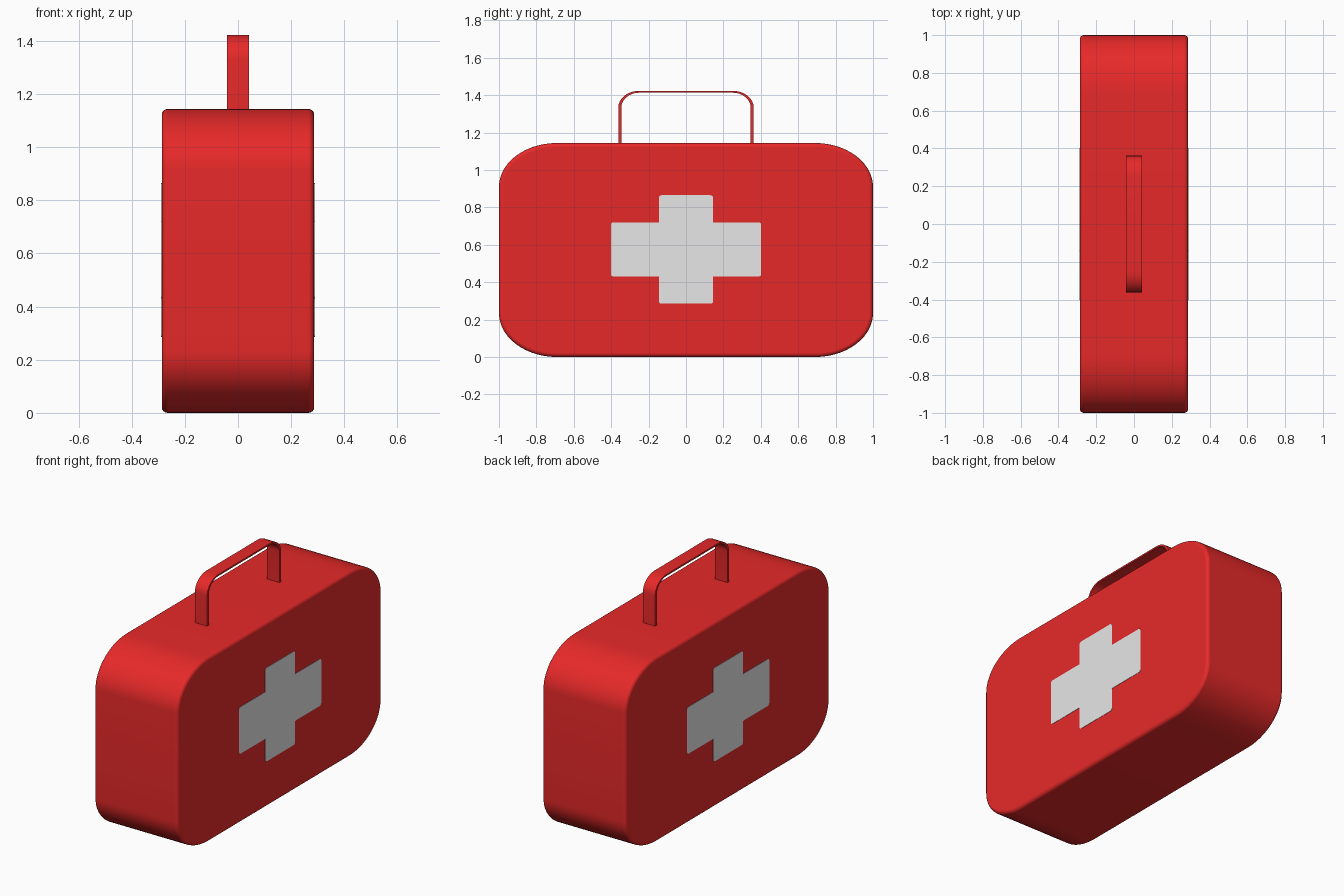
import bpy, bmesh, math

if "Cube" in bpy.data.objects:
    bpy.data.objects.remove(bpy.data.objects["Cube"])


def material(name, rgb):
    m = bpy.data.materials.new(name)
    m.diffuse_color = (*rgb, 1.0)
    m.use_nodes = True
    m.node_tree.nodes["Principled BSDF"].inputs["Base Color"].default_value = m.diffuse_color
    return m


RED = material("red", (0.8, 0.022, 0.022))
WHITE = material("white", (0.8, 0.8, 0.8))


def arc(cy, cz, ry, rz, start, n):
    """Quarter ellipse in the YZ plane, counter-clockwise from start degrees."""
    return [(cy + ry * math.cos(math.radians(start + 90 * i / n)),
             cz + rz * math.sin(math.radians(start + 90 * i / n)))
            for i in range(n + 1)]


def slab(name, outline, x0, x1, mat, bevel=0.0, angle=30):
    """Extrude a YZ outline from x0 to x1, optionally rounding the two rims."""
    bm = bmesh.new()
    face = bm.faces.new([bm.verts.new((x0, y, z)) for y, z in outline])
    ext = bmesh.ops.extrude_face_region(bm, geom=[face])["geom"]
    for v in ext:
        if isinstance(v, bmesh.types.BMVert):
            v.co.x = x1
    bmesh.ops.recalc_face_normals(bm, faces=bm.faces[:])
    mesh = bpy.data.meshes.new(name)
    bm.to_mesh(mesh)
    bm.free()
    mesh.materials.append(mat)
    ob = bpy.data.objects.new(name, mesh)
    bpy.context.collection.objects.link(ob)
    bpy.ops.object.select_all(action='DESELECT')
    ob.select_set(True)
    bpy.context.view_layer.objects.active = ob
    bpy.ops.object.shade_smooth_by_angle(angle=math.radians(angle))
    if bevel:
        mod = ob.modifiers.new("rim", 'BEVEL')
        mod.width = bevel
        mod.segments = 4
        mod.limit_method = 'ANGLE'
        mod.angle_limit = math.radians(45)
        mod.harden_normals = True
    return ob


# Case body with elliptical corners
W, H, RY, RZ, HALF = 1.0, 1.144, 0.31, 0.235, 0.287
body = (arc(W - RY, H - RZ, RY, RZ, 0, 14) + arc(-W + RY, H - RZ, RY, RZ, 90, 14)
        + arc(-W + RY, RZ, RY, RZ, 180, 14) + arc(W - RY, RZ, RY, RZ, 270, 14))
slab("case_body", body, -HALF, HALF, RED, bevel=0.022)

# Strap handle: outer arch followed by the inner arch back
BASE, TOP = 1.12, 1.423
outer = arc(0.25, TOP - 0.09, 0.112, 0.09, 0, 8) + arc(-0.25, TOP - 0.09, 0.112, 0.09, 90, 8)
inner = arc(0.25, TOP - 0.09, 0.096, 0.08, 0, 8) + arc(-0.25, TOP - 0.09, 0.096, 0.08, 90, 8)
handle = ([(0.362, BASE)] + outer + [(-0.362, BASE), (-0.346, BASE)]
          + inner[::-1] + [(0.346, BASE)])
slab("handle", handle, -0.042, 0.042, RED)

# Cross plates on both broad sides, with slightly rounded outer corners
CZ, A, B, C, R = 0.575, 0.402, 0.145, 0.29, 0.014
cross = []
for k, (sy, sz) in enumerate([(1, 1), (-1, 1), (-1, -1), (1, -1)]):
    side = arc(sy * (A - R), CZ + sz * (B - R), R, R, 90 * k, 3)
    end = arc(sy * (B - R), CZ + sz * (C - R), R, R, 90 * k, 3)
    notch = [(sy * B, CZ + sz * B)]
    cross += side + notch + end if sy == sz else end + notch + side
for name, s in (("cross_right", 1), ("cross_left", -1)):
    slab(name, cross, s * (HALF - 0.004), s * (HALF + 0.002), WHITE)
